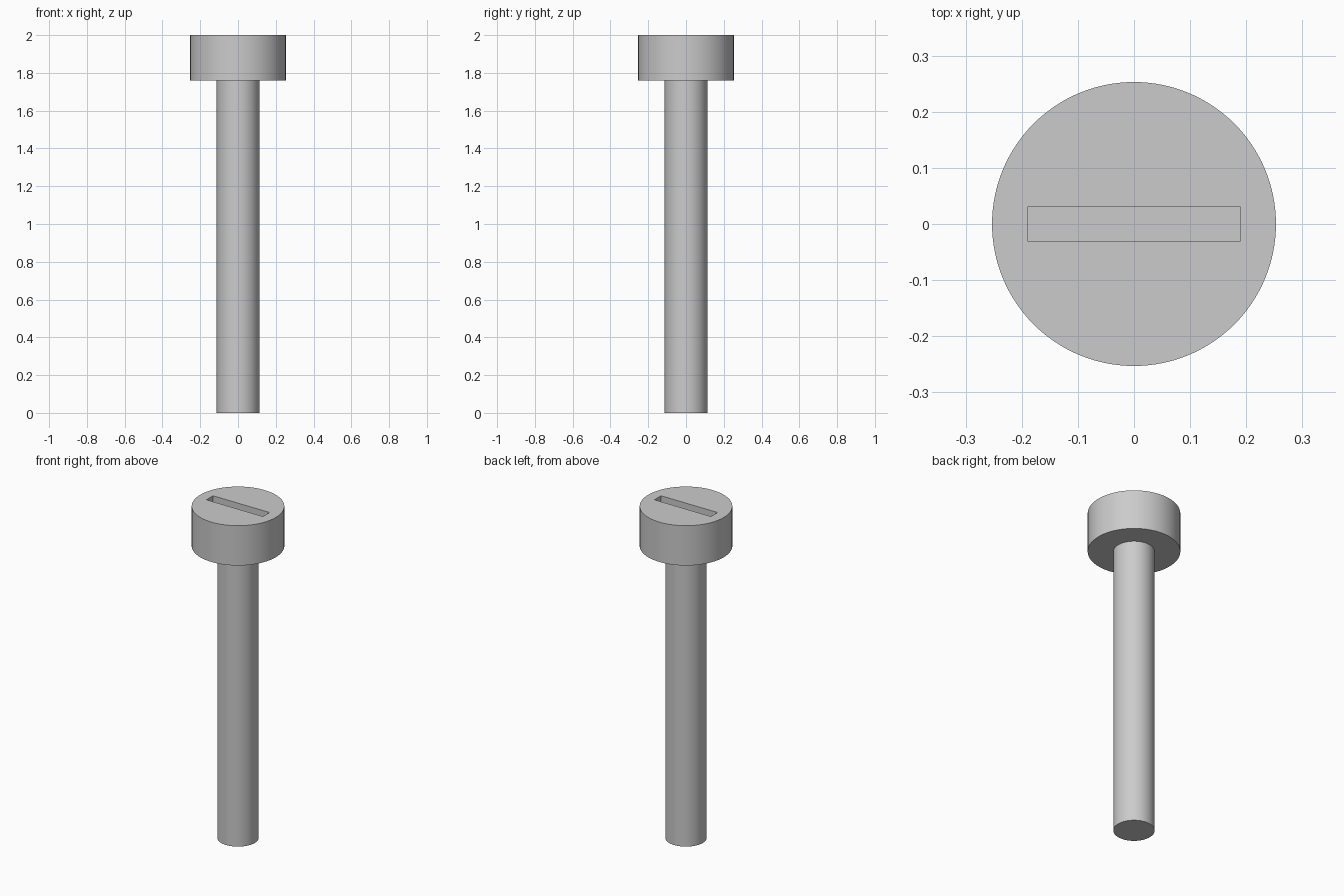
import bpy
import math

cube = bpy.data.objects.get("Cube")
if cube:
    bpy.data.objects.remove(cube, do_unlink=True)

GREY = (0.6, 0.6, 0.6, 1.0)
HEIGHT = 2.0
HEAD_BOTTOM = 1.76
HEAD_RADIUS = 0.253
SHAFT_RADIUS = 0.113
SLOT_LENGTH, SLOT_WIDTH, SLOT_DEPTH = 0.377, 0.063, 0.12

steel = bpy.data.materials.new("grey steel")
steel.use_nodes = True
steel.diffuse_color = GREY
steel.node_tree.nodes["Principled BSDF"].inputs["Base Color"].default_value = GREY


def cylinder(name, radius, bottom, top):
    bpy.ops.mesh.primitive_cylinder_add(
        vertices=128, radius=radius, depth=top - bottom,
        location=(0, 0, (bottom + top) / 2))
    obj = bpy.context.object
    obj.name = name
    obj.data.materials.append(steel)
    return obj


def smooth(obj):
    bpy.ops.object.select_all(action="DESELECT")
    obj.select_set(True)
    bpy.context.view_layer.objects.active = obj
    bpy.ops.object.shade_smooth_by_angle(angle=math.radians(30))


# Plain round shaft
shaft = cylinder("shaft", SHAFT_RADIUS, 0, HEAD_BOTTOM)
smooth(shaft)

# Cylindrical head
head = cylinder("head", HEAD_RADIUS, HEAD_BOTTOM, HEIGHT)

# Blind driver slot: the cutter stands proud of the head by its own depth
bpy.ops.mesh.primitive_cube_add(size=1, location=(0, 0, HEIGHT))
cutter = bpy.context.object
cutter.name = "slot_cutter"
cutter.scale = (SLOT_LENGTH, SLOT_WIDTH, 2 * SLOT_DEPTH)
cutter.data.materials.append(steel)
cutter.hide_render = True

slot = head.modifiers.new("slot", "BOOLEAN")
slot.operation = "DIFFERENCE"
slot.solver = "EXACT"
slot.object = cutter
bpy.context.view_layer.objects.active = head
bpy.ops.object.modifier_apply(modifier=slot.name)
bpy.data.objects.remove(cutter, do_unlink=True)
smooth(head)
